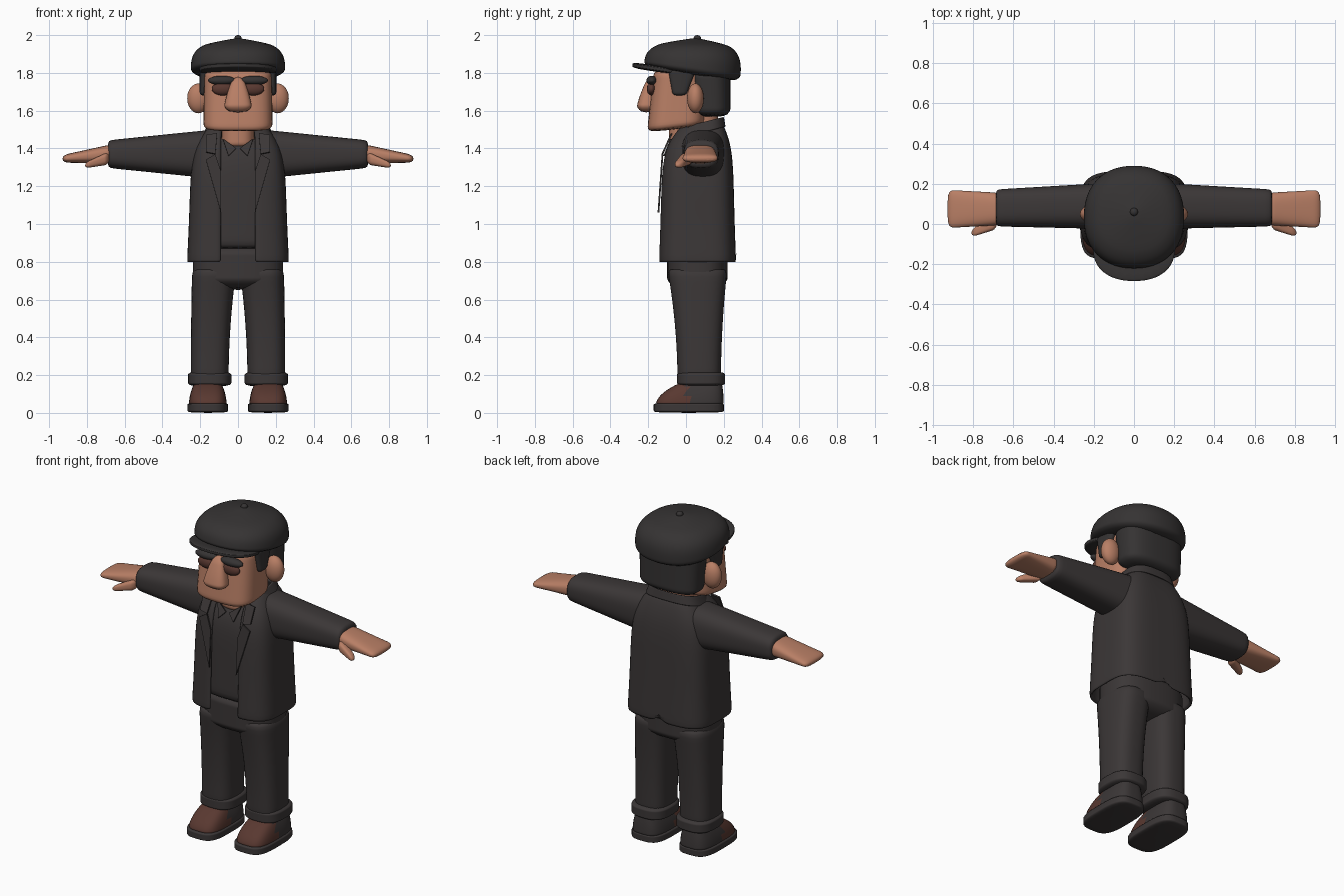
import bpy
import bmesh
from math import sin, cos, tau, atan2
from mathutils import Matrix, Vector

default = bpy.data.objects.get("Cube")
if default:
    bpy.data.objects.remove(default, do_unlink=True)


def material(name, red, green, blue):
    mat = bpy.data.materials.new(name)
    mat.use_nodes = True
    mat.diffuse_color = (red, green, blue, 1)
    shader = mat.node_tree.nodes["Principled BSDF"]
    shader.inputs["Base Color"].default_value = mat.diffuse_color
    return mat


SKIN = material("warm skin", .48, .21, .13)
CLOTH = material("charcoal cloth", .044, .038, .038)
DARK = material("dark felt and hair", .036, .033, .033)
BROWN = material("brown leather", .1, .04, .03)


def finish(name, bm, materials, mirror=False, thickness=0, offset=-1, rounded=True):
    """Turn a bmesh into an object with the usual modifier stack."""
    mesh = bpy.data.meshes.new(name)
    bm.to_mesh(mesh)
    bm.free()
    for mat in materials:
        mesh.materials.append(mat)
    obj = bpy.data.objects.new(name, mesh)
    bpy.context.collection.objects.link(obj)
    if thickness:
        solidify = obj.modifiers.new("thickness", "SOLIDIFY")
        solidify.thickness = thickness
        solidify.offset = offset
    if mirror:
        mirroring = obj.modifiers.new("mirror", "MIRROR")
        mirroring.use_mirror_merge = False
    if rounded:
        mesh.shade_smooth()
        obj.modifiers.new("rounding", "SUBSURF").levels = 1
    return obj


def mix(first, second, factor):
    return first + (second - first) * factor


def station_list(bevel, length, steps=10):
    """Positions along a part, with one extra ring at each rounded end."""
    edge = bevel / length
    inner = [mix(edge, 1 - edge, i / steps) for i in range(steps + 1)]
    return [0, *inner, 1]


def squircle(angle, power):
    """Radius of a unit superellipse in the given direction."""
    return (abs(sin(angle)) ** power + abs(cos(angle)) ** power) ** (-1 / power)


def limb(name, materials, base, size, tip=None, height=None, end_size=None,
         ease=1, bevel=.02, power=3, tilt=(0, 0), axis=2, segments=24, gap=0,
         vent=0, profile=None, paint=None, **options):
    """Rounded superellipse tube from base to tip, open at the front if gap is set."""
    base = Vector(base)
    tip = Vector(tip) if tip else base + Vector((0, 0, height))
    end_size = end_size or size
    side, front = (axis + 1) % 3, (axis + 2) % 3
    bm = bmesh.new()
    rows = []
    for t in station_list(bevel, (tip - base).length):
        eased = t ** ease
        centre = base.lerp(tip, eased)
        centre[axis] = mix(base[axis], tip[axis], t)
        scale = profile(t) if profile else 1
        radii = [mix(a, b, eased) * scale for a, b in zip(size, end_size)]
        if t in (0, 1):
            radii = [max(r - bevel, r / 2) for r in radii]
        start = atan2(gap, radii[0])
        row = []
        for j in range(segments + 1 if gap else segments):
            angle = mix(start, tau - start, j / segments)
            reach = squircle(angle, power)
            depth = -radii[1] * reach * cos(angle)
            point = centre.copy()
            point[side] += radii[0] * reach * sin(angle)
            point[front] += depth
            point[axis] += mix(*tilt, t) * depth
            if t == 0 and j == segments // 2:
                point[axis] += vent
            row.append(bm.verts.new(point))
        rows.append(row)
    for low, high in zip(rows, rows[1:]):
        for j in range(segments):
            k = (j + 1) % len(low)
            bm.faces.new((low[j], low[k], high[k], high[j]))
    if not gap:
        bm.faces.new(rows[0][::-1])
        bm.faces.new(rows[-1])
    if paint:
        for face in bm.faces:
            face.material_index = paint(face.calc_center_median())
    return finish(name, bm, materials, **options)


def ball(name, mat, centre, radii, **options):
    bm = bmesh.new()
    placement = Matrix.Translation(centre) @ Matrix.Diagonal((*radii, 1))
    bmesh.ops.create_icosphere(bm, subdivisions=3, radius=1, matrix=placement)
    return finish(name, bm, [mat], **options)


def flap(name, depth, slope, outline):
    """Thin mirrored cloth plate leaning back from its lowest point."""
    bm = bmesh.new()
    lowest = min(z for x, z in outline)
    corners = [(x, depth + slope * (z - lowest), z) for x, z in outline]
    bm.faces.new([bm.verts.new(corner) for corner in corners])
    return finish(name, bm, [CLOTH], mirror=True, thickness=.009, offset=0, rounded=False)


# Shoes, brown over the toe
limb("shoe_sole", [CLOTH], base=(.16, .015, 0), height=.055, size=(.108, .186),
     bevel=.01, power=4, mirror=True)
limb("shoe_upper", [CLOTH, BROWN], base=(.16, .02, .04), tip=(.16, .08, .16),
     size=(.1, .18), end_size=(.07, .11), ease=2, bevel=.01, power=4,
     paint=lambda centre: int(centre.y < .01), mirror=True)

# Trousers
limb("trouser_leg", [CLOTH], base=(.15, .07, .16), tip=(.125, .06, .77),
     size=(.1, .115), end_size=(.118, .16), ease=2, mirror=True)
limb("trouser_cuff", [CLOTH], base=(.15, .08, .14), height=.08,
     size=(.115, .128), bevel=.015, mirror=True)
limb("hips", [CLOTH], base=(0, .06, .65), height=.25, size=(.24, .16), bevel=.05)

# Jumper, neck and shirt collar
limb("jumper", [CLOTH], base=(0, .05, .865), tip=(0, .06, 1.46), size=(.21, .17),
     end_size=(.11, .11), ease=8, power=4)
limb("neck", [SKIN], base=(0, .04, 1.4), height=.2, size=(.09, .13))
flap("shirt_collar", -.115, .4, [(.01, 1.4), (.05, 1.36), (.08, 1.45)])

# Open coat with a back vent, collar, lapels and sleeves
limb("coat", [CLOTH], base=(0, .06, .795), tip=(0, .085, 1.52), size=(.25, .19),
     end_size=(.15, .115), ease=8, bevel=.005, power=4, segments=40, gap=.09,
     vent=.07, profile=lambda t: 1 + .08 * (1 - t) ** 2, thickness=.02)
limb("coat_collar", [CLOTH], base=(0, .08, 1.48), height=.06, size=(.18, .13),
     end_size=(.155, .12), tilt=(.25, .25), bevel=.005, gap=.09, thickness=.02)
flap("lapel", -.146, .07, [(.09, 1.06), (.17, 1.34), (.12, 1.37), (.09, 1.28)])
flap("upper_lapel", -.125, .45, [(.12, 1.37), (.17, 1.38), (.17, 1.47), (.11, 1.48)])
limb("sleeve", [CLOTH], base=(.13, .09, 1.37), tip=(.69, .08, 1.37), axis=0,
     size=(.115, .13), end_size=(.092, .073), bevel=.01, mirror=True)

# Mitten-like hands
limb("hand", [SKIN], base=(.66, .075, 1.372), tip=(.93, .075, 1.345), axis=0,
     size=(.08, .052), end_size=(.095, .02), mirror=True)
limb("thumb", [SKIN], base=(.68, .01, 1.35), tip=(.81, -.045, 1.31), axis=0,
     size=(.035, .035), end_size=(.02, .015), mirror=True)

# Head, nose, ears and eyes
limb("head", [SKIN], base=(0, -.055, 1.5), tip=(0, -.03, 1.82), size=(.184, .152),
     end_size=(.178, .14), tilt=(.12, 0), power=4)
limb("nose", [SKIN], base=(0, -.21, 1.59), tip=(0, -.18, 1.78), size=(.077, .055),
     end_size=(.025, .02), ease=1.5, bevel=.03)
ball("ear", SKIN, (.21, .05, 1.665), (.06, .045, .08), mirror=True)
ball("eye_socket", BROWN, (.08, -.183, 1.715), (.06, .025, .035), mirror=True)
ball("eyebrow", DARK, (.085, -.18, 1.76), (.075, .03, .025), mirror=True)

# Hair
limb("back_hair", [DARK], base=(0, .135, 1.565), tip=(0, .12, 1.82),
     size=(.19, .1), end_size=(.2, .115), bevel=.03)
limb("sideburn", [DARK], base=(.18, -.035, 1.68), tip=(.18, -.02, 1.82),
     size=(.023, .035), end_size=(.023, .075), bevel=.01, mirror=True)

# Flat cap
limb("cap_crown", [DARK], base=(0, .03, 1.785), tip=(0, .05, 1.985),
     size=(.252, .257), bevel=.03, power=2.3, tilt=(-.17, 0),
     profile=lambda t: .05 + .95 * (1 - t ** 4) ** .6)
limb("cap_peak", [DARK], base=(0, -.125, 1.8), height=.035, size=(.205, .16),
     bevel=.01, power=2.3, tilt=(-.15, -.15))
ball("cap_button", DARK, (0, .06, 1.983), (.02, .02, .017))
